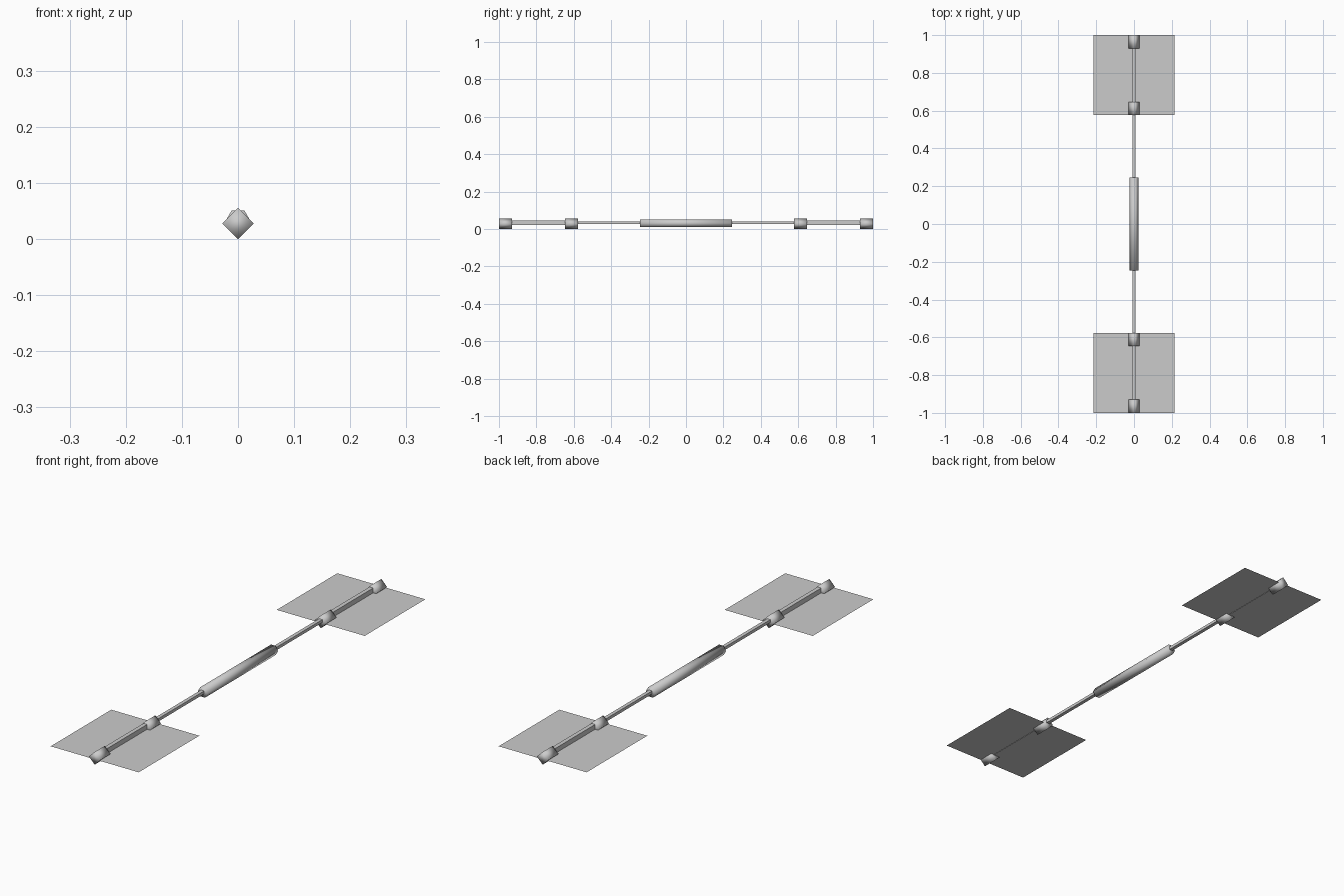
import bpy
import math

cube = bpy.data.objects.get("Cube")
if cube:
    bpy.data.objects.remove(cube, do_unlink=True)

grey = bpy.data.materials.new("light grey")
grey.use_nodes = True
COLOUR = (0.6, 0.6, 0.6, 1.0)
grey.diffuse_color = COLOUR
grey.node_tree.nodes["Principled BSDF"].inputs["Base Color"].default_value = COLOUR

AXIS_Z = 0.028


def prism(name, sides, radius, y0, y1, z, spin=0.0, smooth=True):
    """Bar lying along y; the first corner points to +x, turned by spin."""
    ring = [spin + 2 * math.pi * i / sides for i in range(sides)]
    verts = [(radius * math.cos(a), y, z + radius * math.sin(a))
             for y in (y0, y1) for a in ring]
    faces = [(i, i + sides, (i + 1) % sides + sides, (i + 1) % sides)
             for i in range(sides)]
    faces += [tuple(range(sides)), tuple(reversed(range(sides, 2 * sides)))]
    return add_mesh(name, verts, faces, smooth)


def add_mesh(name, verts, faces, smooth=False):
    mesh = bpy.data.meshes.new(name)
    mesh.from_pydata(verts, [], faces)
    mesh.materials.append(grey)
    mesh.polygons.foreach_set("use_smooth", [smooth] * len(faces))
    mesh.update()
    obj = bpy.data.objects.new(name, mesh)
    bpy.context.collection.objects.link(obj)
    return obj


def box(name, half_x, y0, y1, z0, z1):
    bpy.ops.mesh.primitive_cube_add(size=1, location=(0, (y0 + y1) / 2, (z0 + z1) / 2))
    obj = bpy.context.object
    obj.name = name
    obj.scale = (2 * half_x, y1 - y0, z1 - z0)
    obj.data.materials.append(grey)
    return obj


# Central hexagonal grip and the long thin shaft
prism("grip", 6, 0.023, -0.247, 0.247, 0.031)
box("shaft", 0.008, -0.96, 0.96, 0.027, 0.040)

# Each end: flat blade, spine along it, and a diamond clamp at both ends
for label, s in (("front", -1), ("back", 1)):
    ya, yb = sorted((s * 0.577, s * 1.0))
    add_mesh(label + "_blade",
             [(-0.215, ya, 0.0235), (0.215, ya, 0.0235),
              (0.215, yb, 0.0235), (-0.215, yb, 0.0235)], [(0, 1, 2, 3)])
    sa, sb = sorted((s * 0.64, s * 0.94))
    box(label + "_spine", 0.009, sa, sb, 0.022, 0.045)
    for part, inner, outer in (("inner", 0.577, 0.647), ("outer", 0.93, 1.0)):
        ca, cb = sorted((s * inner, s * outer))
        prism(f"{label}_{part}_clamp", 4, AXIS_Z, ca, cb, AXIS_Z)
